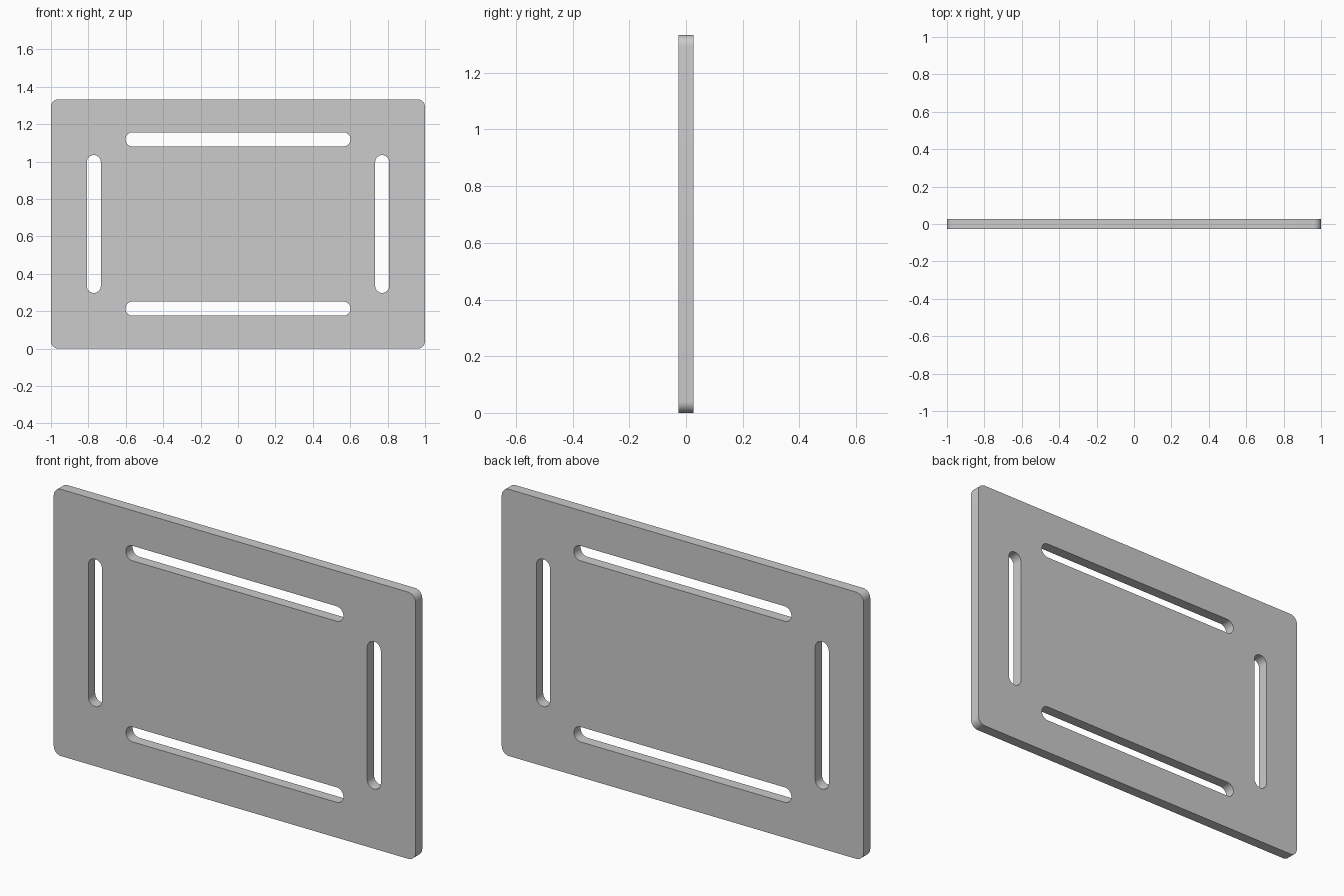
import bpy, bmesh
from math import sin, cos, pi

if "Cube" in bpy.data.objects:
    bpy.data.objects.remove(bpy.data.objects["Cube"])

W, H, T = 2.0, 1.333, 0.054   # plate width, height, thickness
SLOT = 0.075                  # slot width


def rounded_rect(curve, cx, cz, w, h, r, steps=10):
    """Add a closed rounded rectangle outline to the curve."""
    pts = []
    for q, (sx, sz) in enumerate([(1, 1), (-1, 1), (-1, -1), (1, -1)]):
        ox, oz = cx + sx * (w / 2 - r), cz + sz * (h / 2 - r)
        for i in range(steps + 1):
            a = (q + i / steps) * pi / 2
            pts.append((ox + r * cos(a), oz + r * sin(a)))
    # drop coincident points where full round ends meet
    pts = [p for i, p in enumerate(pts)
           if abs(p[0] - pts[i - 1][0]) + abs(p[1] - pts[i - 1][1]) > 1e-5]
    spline = curve.splines.new('POLY')
    spline.points.add(len(pts) - 1)
    for pt, (x, z) in zip(spline.points, pts):
        pt.co = (x, z, 0, 1)
    spline.use_cyclic_u = True


# Plate outline with four slot holes, extruded to thickness
curve = bpy.data.curves.new("slotted_plate", 'CURVE')
curve.dimensions = '2D'
curve.fill_mode = 'BOTH'
curve.extrude = T / 2
rounded_rect(curve, 0, H / 2, W, H, 0.04)
for s in (-1, 1):
    rounded_rect(curve, 0, H / 2 + s * 0.4525, 1.203, SLOT, SLOT / 2)
    rounded_rect(curve, s * 0.771, H / 2, SLOT, 0.737, SLOT / 2)

plate = bpy.data.objects.new("slotted_plate", curve)
bpy.context.collection.objects.link(plate)
plate.rotation_euler.x = pi / 2
bpy.context.view_layer.objects.active = plate
plate.select_set(True)
bpy.ops.object.convert(target='MESH')
bpy.ops.object.transform_apply(location=False, rotation=True, scale=False)

# Weld the faces to the rims
plate = bpy.context.object
bm = bmesh.new()
bm.from_mesh(plate.data)
bmesh.ops.remove_doubles(bm, verts=bm.verts, dist=1e-5)
bmesh.ops.recalc_face_normals(bm, faces=bm.faces)
bm.to_mesh(plate.data)
bm.free()
bpy.ops.object.shade_smooth_by_angle(angle=pi / 6)
